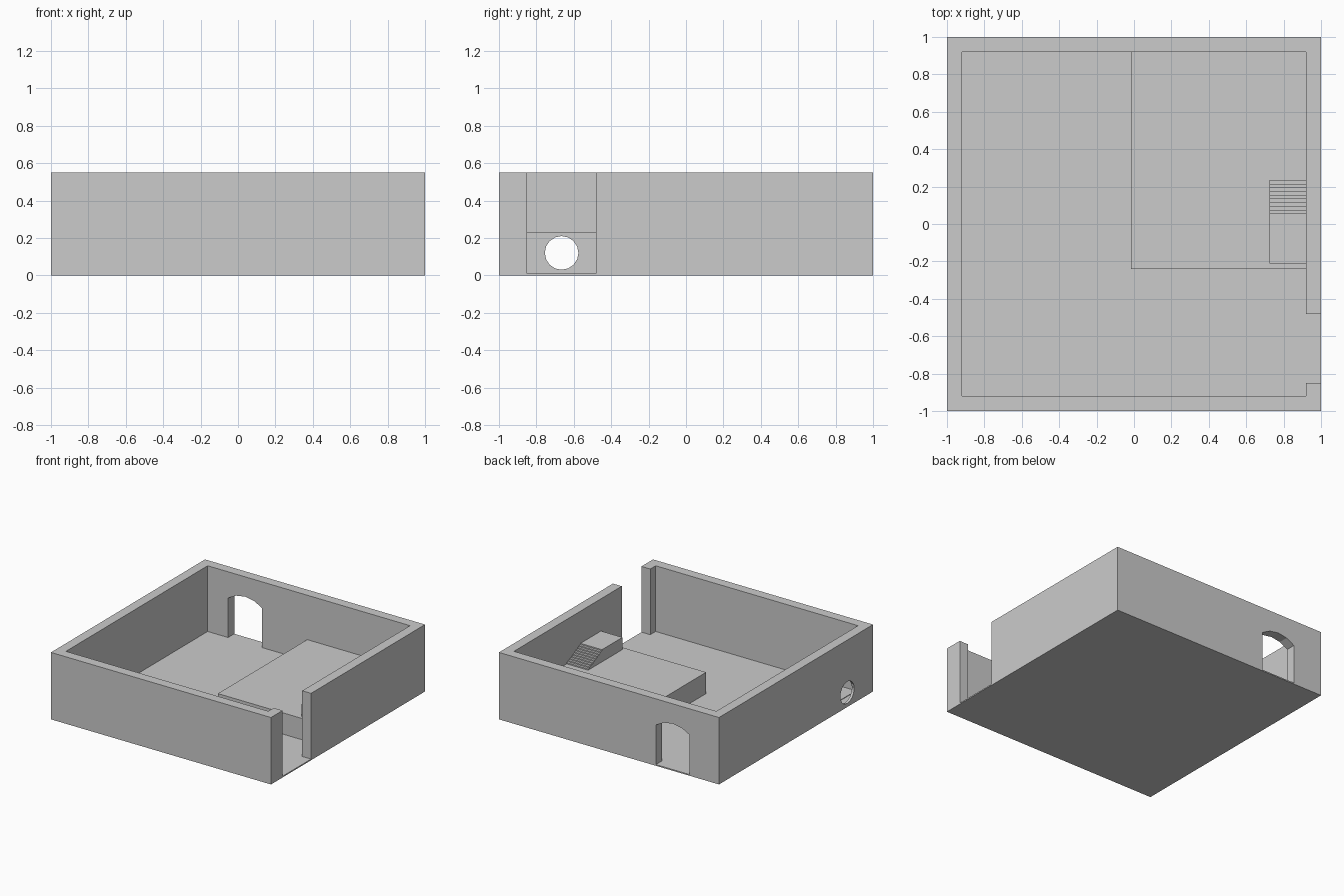
import bpy, math

if "Cube" in bpy.data.objects:
    bpy.data.objects.remove(bpy.data.objects["Cube"])

H, FLOOR, INNER = 0.55, 0.01, 0.92
DECK, STEPS, RISE, RUN = 0.185, 10, 0.01, 0.02


def prism(name, profile, origin, u, v, w):
    """Extrude a 2D profile (in u, v axes at origin) along vector w."""
    n = len(profile)
    base = [tuple(origin[i] + a * u[i] + b * v[i] for i in range(3)) for a, b in profile]
    top = [tuple(p[i] + w[i] for i in range(3)) for p in base]
    faces = [list(range(n))[::-1], list(range(n, 2 * n))]
    faces += [[i, (i + 1) % n, n + (i + 1) % n, n + i] for i in range(n)]
    # u x v must point along w for outward normals
    mesh = bpy.data.meshes.new(name)
    mesh.from_pydata(base + top, [], faces)
    ob = bpy.data.objects.new(name, mesh)
    bpy.context.collection.objects.link(ob)
    return ob


def box(name, x0, x1, y0, y1, z0, z1):
    return prism(name, [(x0, y0), (x1, y0), (x1, y1), (x0, y1)],
                 (0, 0, z0), (1, 0, 0), (0, 1, 0), (0, 0, z1 - z0))


def cut(target, cutter):
    mod = target.modifiers.new("cut", 'BOOLEAN')
    mod.operation, mod.solver, mod.object = 'DIFFERENCE', 'EXACT', cutter
    bpy.context.view_layer.objects.active = target
    bpy.ops.object.modifier_apply(modifier=mod.name)
    bpy.data.objects.remove(cutter)


# Walls and thin floor as one shell
walls = box("walls", -1, 1, -1, 1, 0, H)
cut(walls, box("room_cutter", -INNER, INNER, -INNER, INNER, FLOOR, 1))

# Full-height gap in the right wall
cut(walls, box("gap_cutter", 0.85, 1.1, -0.85, -0.48, FLOOR, 1))

# Alcove inside the left wall, slightly sunk in the floor, with a round hole
cut(walls, box("alcove_cutter", -0.98, -0.90, -0.85, -0.48, 0.005, 0.23))
ring = [(0.09 * math.cos(math.tau * i / 16), 0.09 * math.sin(math.tau * i / 16)) for i in range(16)]
cut(walls, prism("hole_cutter", ring, (-1.1, -0.665, 0.12), (0, 1, 0), (0, 0, 1), (0.18, 0, 0)))

# Doorway with a shallow segmental arch in the back wall
half, spring, rise = 0.154, 0.335, 0.052
radius = (half ** 2 + rise ** 2) / (2 * rise)
span = math.asin(half / radius)
arch = [(-half, FLOOR), (half, FLOOR)]
for i in range(5):
    a = span * (1 - i / 2)
    arch.append((radius * math.sin(a), spring + rise - radius + radius * math.cos(a)))
cut(walls, prism("door_cutter", arch, (-0.58, 1.1, 0), (1, 0, 0), (0, 0, 1), (0, -0.25, 0)))

# Raised platform in the back right corner
box("platform", -0.015, INNER, -0.24, INNER, FLOOR, DECK)

# Stair block: flat landing with shallow steps descending to the back
stair = [(-0.21, DECK)]
for i in range(STEPS):
    y = 0.235 - i * RUN
    stair += [(y, DECK + i * RISE), (y, DECK + (i + 1) * RISE)]
stair.append((-0.21, DECK + STEPS * RISE))
prism("stairs", stair, (0.725, 0, 0), (0, 1, 0), (0, 0, 1), (INNER - 0.725, 0, 0))
